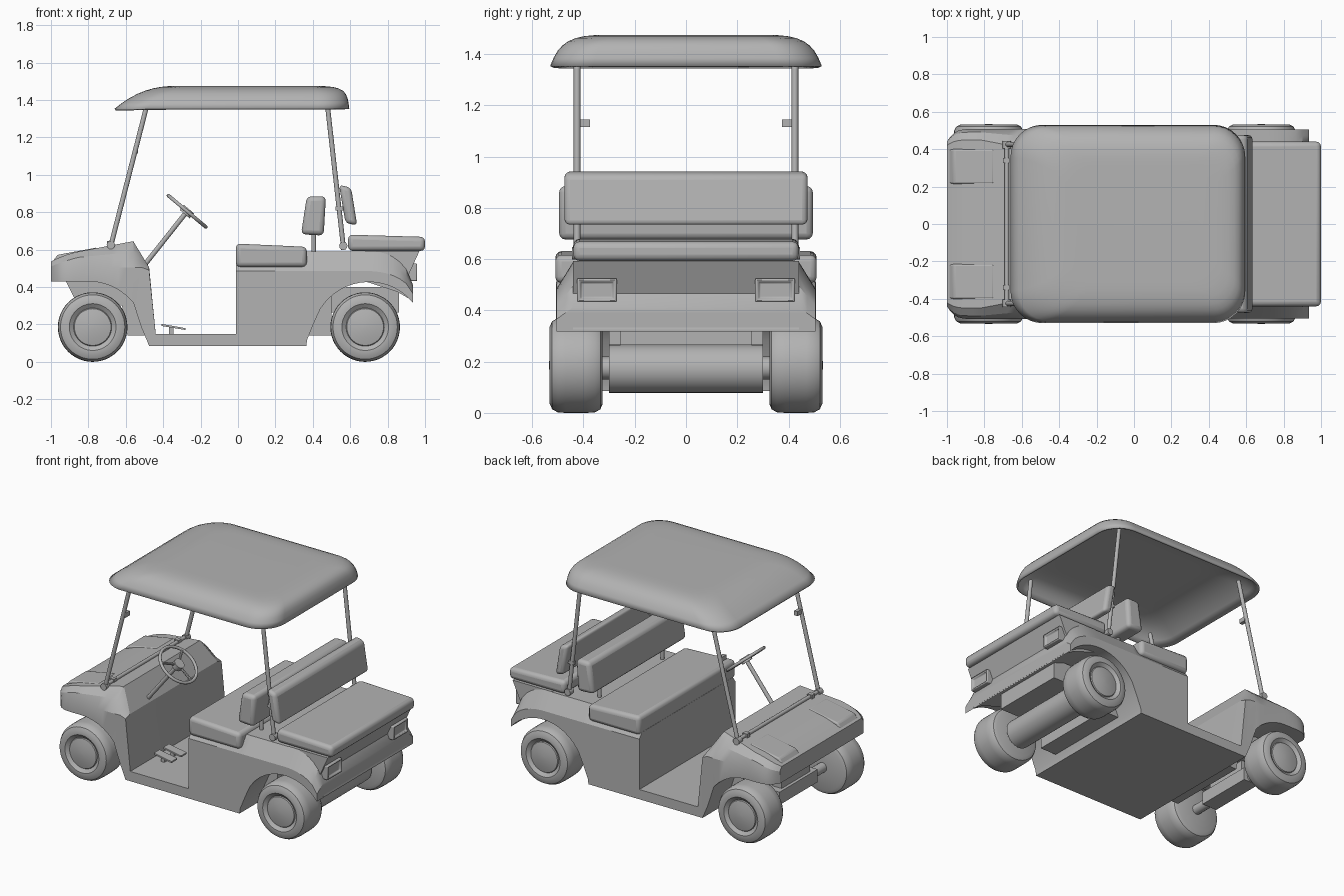
import bpy, bmesh, math
from mathutils import Vector

if "Cube" in bpy.data.objects:
    bpy.data.objects.remove(bpy.data.objects["Cube"])

grey = bpy.data.materials.new("plain grey")
grey.diffuse_color = (0.45, 0.45, 0.45, 1)
grey.use_nodes = True
grey.node_tree.nodes["Principled BSDF"].inputs["Base Color"].default_value = grey.diffuse_color


def finish(bm, name, bevel=0, angle=30, segments=3):
    bmesh.ops.recalc_face_normals(bm, faces=bm.faces)
    me = bpy.data.meshes.new(name)
    bm.to_mesh(me)
    bm.free()
    ob = bpy.data.objects.new(name, me)
    bpy.context.collection.objects.link(ob)
    me.materials.append(grey)
    if bevel:
        m = ob.modifiers.new("bevel", 'BEVEL')
        m.width, m.segments, m.limit_method = bevel, segments, 'ANGLE'
    bpy.ops.object.select_all(action='DESELECT')
    bpy.context.view_layer.objects.active = ob
    ob.select_set(True)
    bpy.ops.object.shade_smooth_by_angle(angle=math.radians(angle))
    return ob


def loft(name, rings, cap_start=True, cap_end=True, **kw):
    """Skin a list of closed rings with the same point count."""
    bm = bmesh.new()
    vs = [[bm.verts.new(p) for p in r] for r in rings]
    n = len(vs[0])
    for a, b in zip(vs, vs[1:]):
        for i in range(n):
            j = (i + 1) % n
            bm.faces.new((a[i], a[j], b[j], b[i]))
    if cap_start:
        bm.faces.new(vs[0])
    if cap_end:
        bm.faces.new(vs[-1])
    return finish(bm, name, **kw)


def prism(name, profile, y0, y1, bevel=0):
    """Side profile in x, z pulled across y."""
    return loft(name, [[(x, y, z) for x, z in profile] for y in (y0, y1)], bevel=bevel)


def box(name, x0, x1, y0, y1, z0, z1, bevel=0):
    return prism(name, [(x0, z0), (x1, z0), (x1, z1), (x0, z1)], y0, y1, bevel)


def rod(name, a, b, r, sides=16):
    a, b = Vector(a), Vector(b)
    bm = bmesh.new()
    bmesh.ops.create_cone(bm, cap_ends=True, segments=sides, radius1=r, radius2=r, depth=(b - a).length)
    q = Vector((0, 0, 1)).rotation_difference(b - a)
    for v in bm.verts:
        v.co = q @ v.co + (a + b) / 2
    return finish(bm, name)


def arc(x, centre, radius):
    return math.sqrt(max(0, 1 - ((x - centre) / radius) ** 2))


# body tub cross-section: sill, crease, bulge and top edge, mirrored in y
def section(x, bottom, side, crease, top_y, top, bulge):
    mid = ((side + top_y) / 2 + bulge, (crease + top) / 2 + bulge)
    half = [(side, bottom), (side, crease), mid, (top_y, top)]
    return [(x, -y, z) for y, z in half] + [(x, y, z) for y, z in reversed(half)]


def cowl(i, n=14):
    x = -1 + .44 * (i / n) ** 1.3
    t = max(0, (-.85 - x) / .15)
    bottom = .12 + .31 * arc(x, -.8, .31) if x > -.8 else .43
    return section(x, bottom, .508 - .07 * t ** 4, .505 - .045 * t, min(.45, .40 - (x + .56) * .19) - .03 * t ** 4,
                   .645 + (x + .56) * .19 - .025 * t * t, .012)


def fender(i, n=16):
    x = .37 + .565 * i / n
    crease = .335 + .15 * (arc(x, .70, .24) if x > .70 else 1)
    top = .365 + .225 * (arc(x, .72, .22) if x > .72 else 1)
    return section(x, max(.085, .12 + .307 * arc(x, .70, .307)), .505, crease, .44, top, 0)


rings = [cowl(i) for i in range(15)]
rings.append(section(-.515, .18, .505, .505, .43, .571, 0))
rings.append(section(-.475, .085, .505, .49, .46, .505, 0))
rings += [section(x, .085, .505, .15, .44, .15, 0) for x in (-.44, -.01)]
rings += [section(x, .085, .505, .485, .48, .52, 0) for x in (-.01, .365)]
rings += [fender(i) for i in range(17)]
loft("body_tub", rings, angle=25)

# rear panel under the back seat, with flared skirt
prism("rear_panel", [(.68, .592), (.97, .592), (.905, .45), (.937, .325), (.85, .375), (.68, .43)], -.44, .44)

# underbody blocks
prism("front_underbody", [(-.93, .45), (-.87, .33), (-.62, .30), (-.59, .14), (-.47, .14), (-.47, .45)], -.28, .28)
box("rear_underbody", .38, .50, -.30, .30, .14, .42)
box("rear_frame", .45, .86, -.255, .255, .265, .40)

# seats and backrests
prism("front_seat", [(-.012, .507), (.368, .507), (.368, .615), (-.012, .632)], -.51, .51, .025)
prism("front_backrest", [(.337, .682), (.458, .675), (.47, .885), (.368, .885)], -.495, .495, .025)
prism("rear_seat", [(.588, .593), (1.0, .593), (1.0, .668), (.588, .68)], -.44, .44, .025)
prism("rear_backrest", [(.575, .742), (.637, .73), (.605, .93), (.54, .947)], -.475, .475, .022)


# canopy: rounded rectangles shrinking along a curved shoulder
def rounded(z, x0, x1, w, r, n=8):
    pts = []
    for k, (cx, cy) in enumerate([(x1 - r, w - r), (x0 + r, w - r), (x0 + r, r - w), (x1 - r, r - w)]):
        for i in range(n + 1):
            a = math.pi / 2 * (k + i / n)
            pts.append((cx + r * math.cos(a), cy + r * math.sin(a), z))
    return pts


shoulder = []
for i in range(9):
    t = i / 8
    rise = 1.353 + .122 * (1 - (1 - t) ** 2.3)
    shoulder.append(rounded(rise, -.66 + .33 * t, .595 - .03 * t - .16 * t ** 3, .53 - .10 * t - .12 * t ** 2.5, .17 - .05 * t))
canopy = loft("canopy", shoulder, cap_start=False, angle=40)
solid = canopy.modifiers.new("shell", 'SOLIDIFY')
solid.thickness, solid.offset = .012, -1

# canopy posts, brackets and backrest supports on both sides
for s, side in ((-1, "left"), (1, "right")):
    y = s * .425
    rod(side + "_front_post", (-.68, y, .62), (-.485, y, 1.38), .013)
    rod(side + "_rear_post", (.565, y, .60), (.475, y, 1.40), .013)
    rod(side + "_front_post_foot", (-.68, y - .02, .625), (-.68, y + .02, .625), .022)
    rod(side + "_rear_post_foot", (.563, y - .02, .62), (.563, y + .02, .62), .022)
    ya, yb = sorted((s * .375, s * .425))
    box(side + "_windscreen_clip", -.56, -.535, ya, yb, 1.115, 1.145)
    box(side + "_bar_clip", -.70, -.665, s * .34 - .014, s * .34 + .014, .605, .645)
    box(side + "_backrest_bracket", .52, .59, y - .012, y + .012, .81, .83)
    rod(side + "_backrest_support", (.405, s * .33, .58), (.405, s * .33, .70), .012)
rod("windscreen_bar", (-.68, -.425, .63), (-.68, .425, .63), .012)


# headlights and tail lights
def lamp_frame(name, x0, x1, y0, y1, z0, z1, face):
    """Housing with a pocket sunk into the outward face."""
    bm = bmesh.new()
    bmesh.ops.create_cube(bm, size=1)
    for v in bm.verts:
        v.co = ((x0 + x1) / 2 + v.co.x * (x1 - x0), (y0 + y1) / 2 + v.co.y * (y1 - y0),
                (z0 + z1) / 2 + v.co.z * (z1 - z0))
    bm.normal_update()
    front = [f for f in bm.faces if f.normal.x * face > .9]
    bmesh.ops.inset_region(bm, faces=front, thickness=.018, depth=0)
    bmesh.ops.inset_region(bm, faces=front, thickness=.004, depth=-.012)
    return finish(bm, name, bevel=.006, segments=2)


for s, side in ((-1, "left"), (1, "right")):
    ya, yb = sorted((s * .215, s * .40))
    prism(side + "_headlight_housing", [(-.992, .452), (-.992, .535), (-.965, .572), (-.75, .612), (-.75, .5)],
          ya, yb, .01)
    lamp_frame(side + "_headlight", -1.0, -.95, ya + .015, yb - .015, .455, .535, -1)
    ya, yb = sorted((s * .27, s * .425))
    lamp_frame(side + "_tail_light", .88, .958, ya, yb, .432, .525, 1)

# steering column, wheel and spokes
hub = Vector((-.272, -.24, .805))
tilt = math.radians(40)
axis = Vector((math.sin(tilt), 0, math.cos(tilt)))


def spoke_dir(a):
    return Vector((math.cos(a) * math.cos(tilt), math.sin(a), -math.cos(a) * math.sin(tilt)))


rod("steering_column", (-.53, -.24, .48), hub, .013)
ring = []
for i in range(41):
    u = spoke_dir(2 * math.pi * i / 40)
    ring.append([hub + u * (.13 + .01 * math.cos(b)) + axis * .01 * math.sin(b)
                 for b in (2 * math.pi * k / 10 for k in range(10))])
loft("steering_wheel", ring, cap_start=False, cap_end=False, angle=60)
rod("steering_hub", hub - axis * .02, hub + axis * .015, .035)
for k in range(3):
    rod("steering_spoke", hub, hub + spoke_dir(2 * math.pi * k / 3) * .13, .008, 8)

# pedals
for name, y in (("brake_pedal", -.27), ("drive_pedal", -.17)):
    prism(name, [(-.41, .192), (-.28, .170), (-.28, .180), (-.41, .203)], y - .03, y + .03)
    box(name + "_stem", -.37, -.345, y - .012, y + .012, .14, .19)

# wheels: lathe profile of offset y and radius
tyre = [(.325, .02), (.325, .15), (.334, .172), (.355, .184), (.39, .186), (.47, .186), (.50, .184),
        (.522, .172), (.533, .148), (.533, .125), (.516, .102), (.522, .098), (.530, .06), (.534, .012)]
for s, side in ((-1, "left"), (1, "right")):
    for x, end in ((-.777, "front"), (.68, "rear")):
        loft(f"{side}_{end}_wheel", [[(x + r * math.cos(a), s * y, .186 + r * math.sin(a))
             for a in (2 * math.pi * k / 48 for k in range(48))] for y, r in tyre], angle=35)

# axles
rod("rear_axle", (.68, -.34, .175), (.68, .34, .175), .045)
rod("rear_axle_drum", (.68, -.30, .172), (.68, .30, .172), .094, 32)
rod("front_axle", (-.777, -.34, .186), (-.777, .34, .186), .032)
box("front_axle_beam", -.83, -.72, -.2, .2, .15, .235)
box("front_axle_mount", -.81, -.74, -.15, .15, .22, .34)
